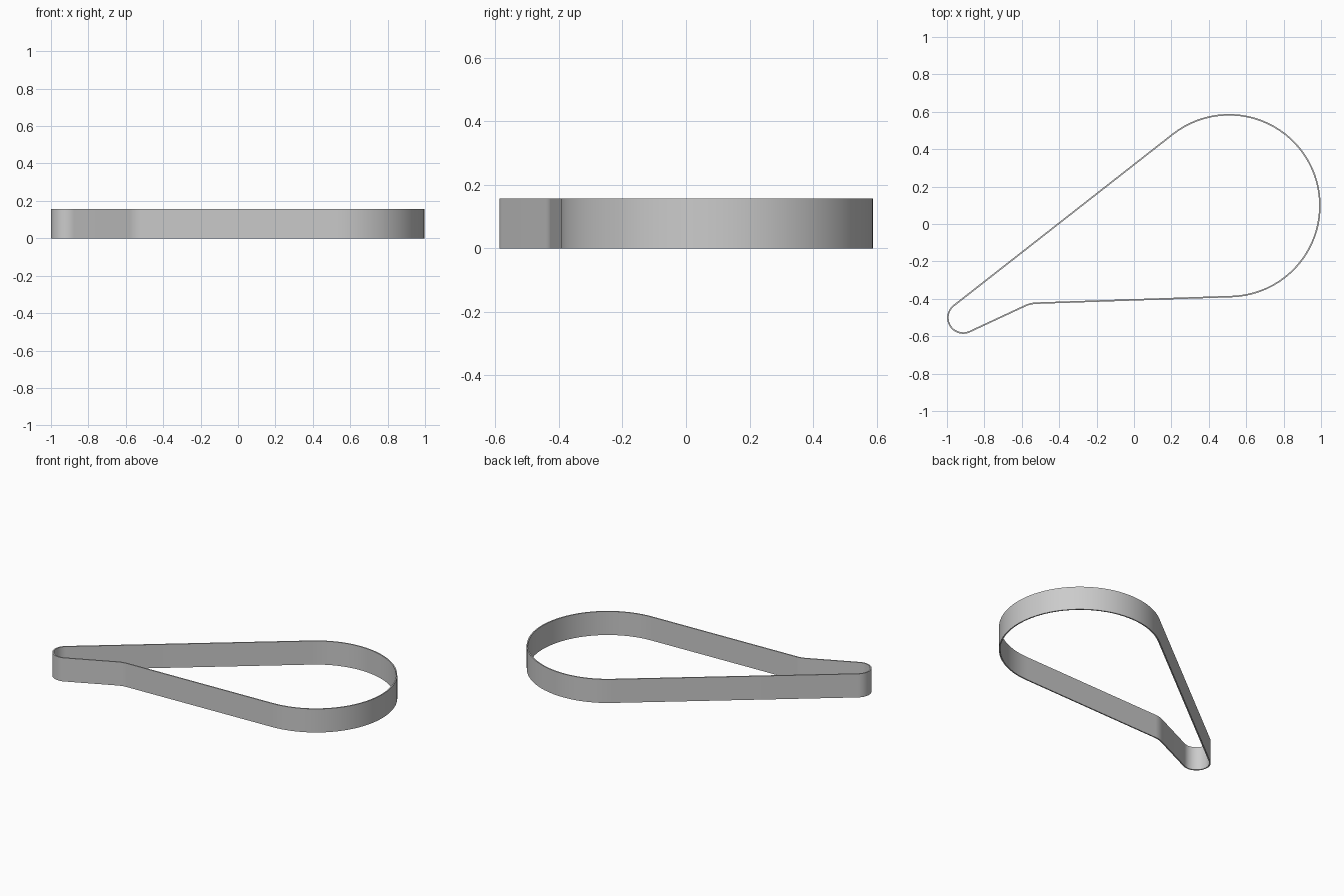
import bpy, bmesh, math

cube = bpy.data.objects.get("Cube")
if cube:
    bpy.data.objects.remove(cube)

HEIGHT, THICK = 0.157, 0.008
# Pulleys the belt runs round, counter-clockwise: x, y, radius, arc steps
# (a negative radius means the belt bends backwards over it)
PULLEYS = [(0.508, 0.098, 0.49, 48), (-0.913, -0.501, 0.086, 24), (-0.516, -0.582, -0.155, 8)]


def tangent_angle(a, b):
    """Direction of the belt's outward normal on the straight run from a to b."""
    dx, dy = b[0] - a[0], b[1] - a[1]
    return math.atan2(dy, dx) - math.acos((a[2] - b[2]) / math.hypot(dx, dy))


def belt_loop(offset):
    """Points of the belt outline, moved inwards by offset."""
    points = []
    for i, (x, y, r, steps) in enumerate(PULLEYS):
        start = tangent_angle(PULLEYS[i - 1], PULLEYS[i])
        end = tangent_angle(PULLEYS[i], PULLEYS[(i + 1) % len(PULLEYS)])
        sweep = (end - start) % math.tau
        if r < 0:
            sweep -= math.tau
        for k in range(steps + 1):
            a = start + sweep * k / steps
            points.append((x + (r - offset) * math.cos(a), y + (r - offset) * math.sin(a)))
    return points


# Belt: a thin closed band with outer, top, inner and bottom faces
bm = bmesh.new()
rings = [[bm.verts.new((x, y, z)) for x, y in belt_loop(offset)]
         for offset, z in ((0, 0), (0, HEIGHT), (THICK, HEIGHT), (THICK, 0))]
count = len(rings[0])
for lower, upper in zip(rings, rings[1:] + rings[:1]):
    for i in range(count):
        j = (i + 1) % count
        bm.faces.new((lower[i], lower[j], upper[j], upper[i]))
bmesh.ops.recalc_face_normals(bm, faces=bm.faces)
mesh = bpy.data.meshes.new("belt")
bm.to_mesh(mesh)
bm.free()
belt = bpy.data.objects.new("belt", mesh)
bpy.context.collection.objects.link(belt)

# Grey material
grey = bpy.data.materials.new("grey")
grey.use_nodes = True
colour = (0.6, 0.6, 0.6, 1)
grey.diffuse_color = colour
grey.node_tree.nodes["Principled BSDF"].inputs["Base Color"].default_value = colour
mesh.materials.append(grey)

# Smooth curves with sharp rims
bpy.context.view_layer.objects.active = belt
belt.select_set(True)
bpy.ops.object.shade_smooth_by_angle(angle=math.radians(30))
